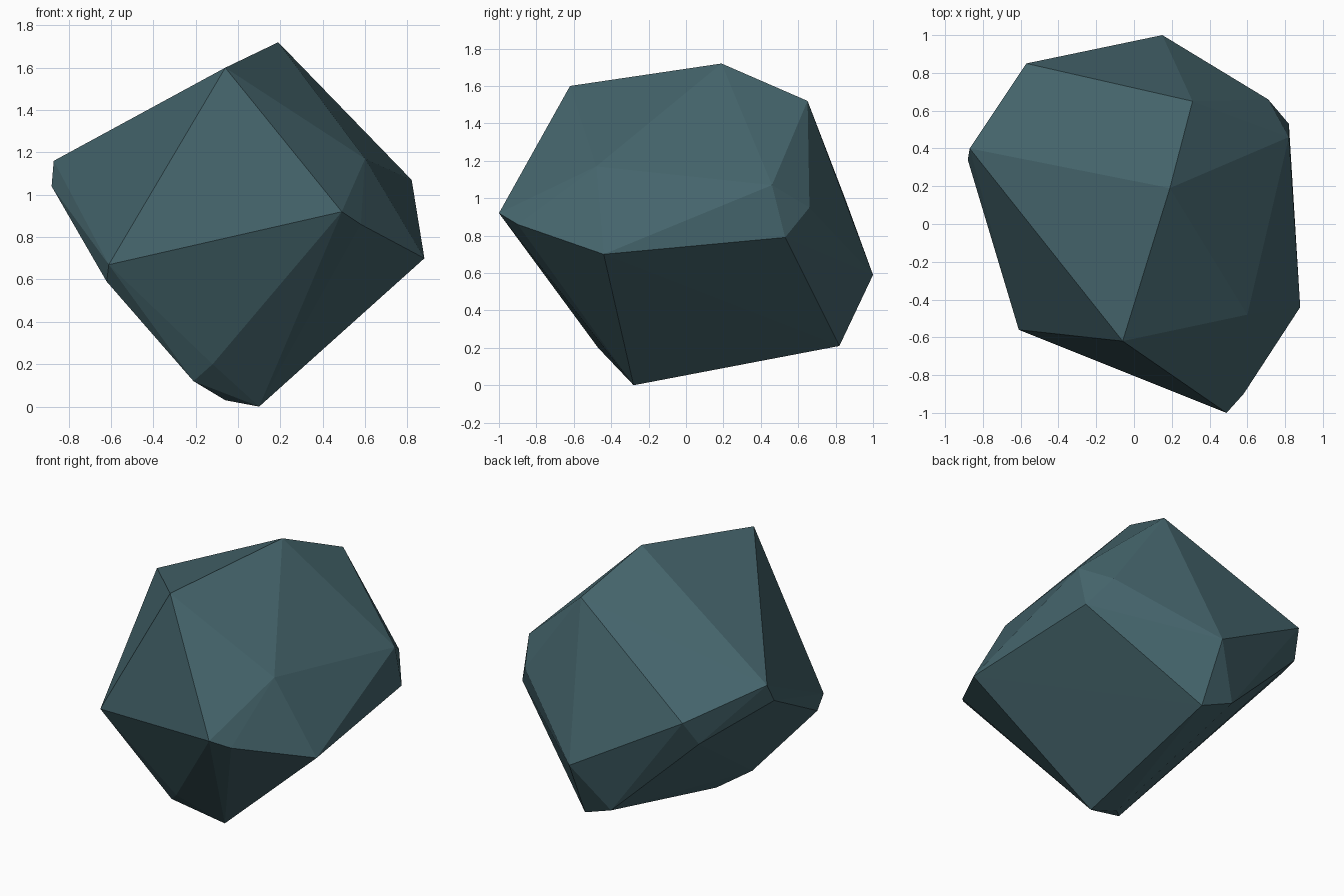
import bpy, bmesh

# Corner points of the chipped boulder, grouped from top to bottom
crown = [(0.19, 0.19, 1.72), (-0.06, -0.62, 1.60), (0.31, 0.65, 1.52)]
shoulder = [(-0.87, 0.40, 1.16), (-0.88, 0.34, 1.04), (0.60, -0.48, 1.17),
            (0.82, 0.46, 1.07), (-0.57, 0.85, 1.0), (0.71, 0.66, 0.95)]
waist = [(0.49, -1.0, 0.92), (0.58, -0.90, 0.86), (-0.62, 0.75, 0.84),
         (0.82, 0.53, 0.79), (0.88, -0.44, 0.70), (-0.61, -0.56, 0.67),
         (-0.62, -0.48, 0.59), (0.15, 1.0, 0.59)]
foot = [(-0.05, 0.85, 0.29), (0.16, 0.82, 0.21), (-0.12, -0.47, 0.20),
        (-0.21, -0.39, 0.12), (-0.06, -0.23, 0.03), (0.10, -0.28, 0.0)]

# Boulder: flat-faceted shell wrapped around the corners
bm = bmesh.new()
for p in crown + shoulder + waist + foot:
    bm.verts.new(p)
bmesh.ops.convex_hull(bm, input=bm.verts[:])
loose = [v for v in bm.verts if not v.link_faces]
bmesh.ops.delete(bm, geom=loose, context='VERTS')
bmesh.ops.recalc_face_normals(bm, faces=bm.faces[:])

mesh = bpy.data.meshes.new("boulder")
bm.to_mesh(mesh)
bm.free()
boulder = bpy.data.objects.new("boulder", mesh)
bpy.context.collection.objects.link(boulder)

# Single blue-grey stone colour
stone = bpy.data.materials.new("blue_grey_stone")
stone.diffuse_color = (0.058, 0.127, 0.147, 1.0)
mesh.materials.append(stone)
